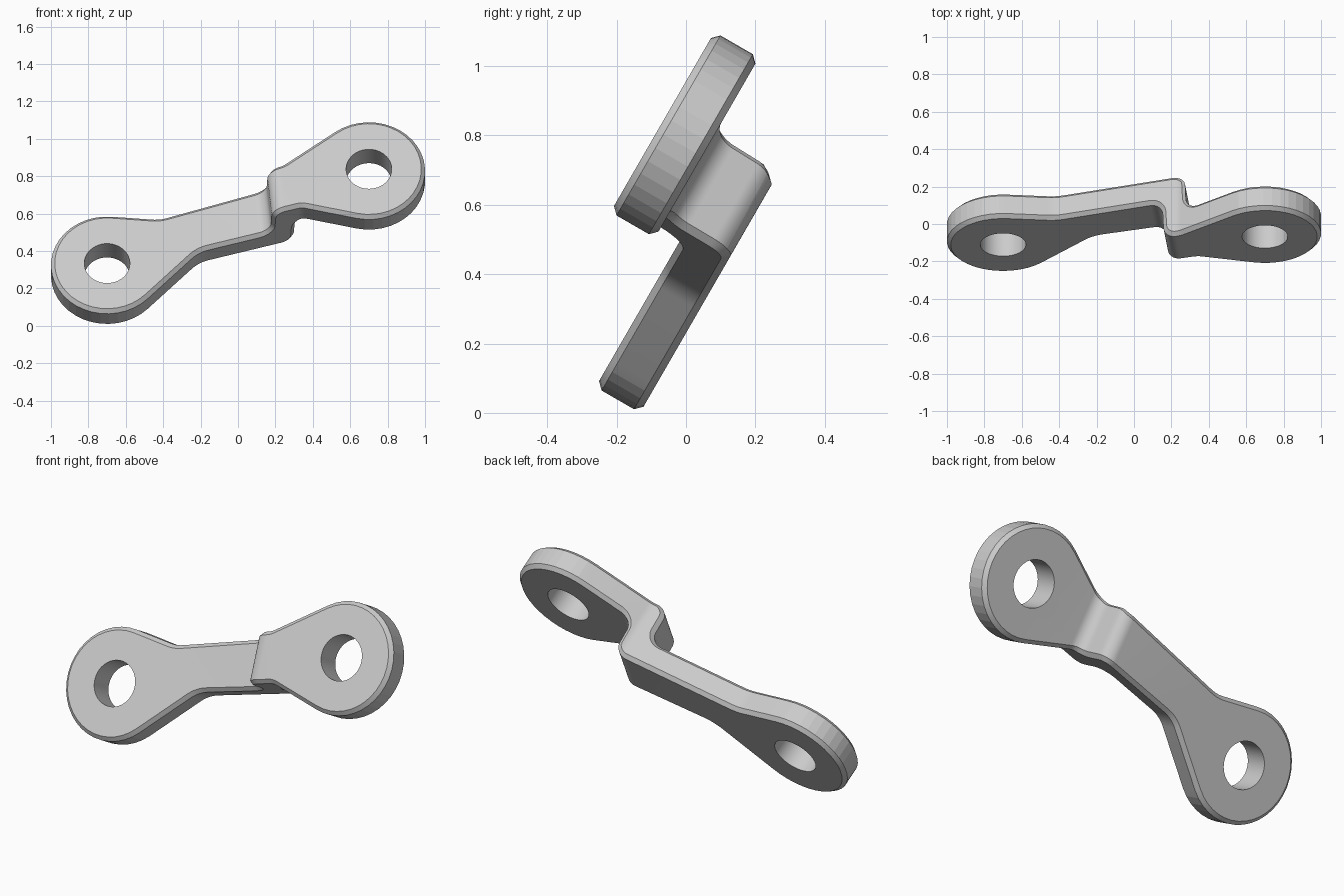
import bpy, bmesh
from math import atan2, acos, cos, sin, tan, pi, radians
from mathutils import Vector, Matrix

if "Cube" in bpy.data.objects:
    bpy.data.objects.remove(bpy.data.objects["Cube"])

EYE_R, HOLE_R, CHAMFER = 0.3, 0.122, 0.02
LEFT_EYE, RIGHT_EYE = Vector((-0.7, 0.234)), Vector((0.7, 0.692))
LOW, HIGH, THICK = 0.115, 0.33, 0.148      # back face heights of both ends


def polar(centre, radius, angle):
    return centre + radius * Vector((cos(angle), sin(angle)))


def arc(centre, radius, start, sweep, steps):
    return [polar(centre, radius, start + sweep * i / steps) for i in range(steps + 1)]


def fillet(prev, corner, nxt, radius, steps):
    """Arc points rounding a corner."""
    a, b = (prev - corner).normalized(), (nxt - corner).normalized()
    half = a.angle(b) / 2
    centre = corner + (a + b).normalized() * radius / sin(half)
    first = corner + a * radius / tan(half) - centre
    turn = pi - 2 * half
    if a.x * b.y - a.y * b.x > 0:
        turn = -turn
    return arc(centre, radius, atan2(first.y, first.x), turn, steps)


def tangent_angle(point, centre, side):
    d = point - centre
    return atan2(d.y, d.x) + side * acos(EYE_R / d.length)


def eye_arc(centre, before, after):
    """Counter-clockwise arc joining the tangents from two points."""
    start = tangent_angle(before, centre, 1)
    sweep = (tangent_angle(after, centre, -1) - start) % (2 * pi)
    return arc(centre, EYE_R, start, sweep, 26)


def prism(name, points, place, depth):
    """Solid from a 2D loop; place maps (u, w, d) to 3D."""
    bm = bmesh.new()
    ends = [[bm.verts.new(place(p.x, p.y, d)) for p in points] for d in depth]
    bm.faces.new(ends[0])
    bm.faces.new(ends[1])
    for i in range(len(points)):
        j = (i + 1) % len(points)
        bm.faces.new((ends[0][i], ends[0][j], ends[1][j], ends[1][i]))
    bmesh.ops.recalc_face_normals(bm, faces=bm.faces)
    mesh = bpy.data.meshes.new(name)
    bm.to_mesh(mesh)
    bm.free()
    ob = bpy.data.objects.new(name, mesh)
    bpy.context.collection.objects.link(ob)
    return ob


def upright(u, w, d):
    return (u, w, d)


# Outline of the link: two round eyes joined by a filleted arm
low_l, low_r = Vector((-0.21, 0.313)), Vector((0.34, 0.466))
top_r, top_l = Vector((0.24, 0.722)), Vector((-0.42, 0.512))
right_arc = eye_arc(RIGHT_EYE, low_r, top_r)
left_arc = eye_arc(LEFT_EYE, top_l, low_l)
outline = (fillet(left_arc[-1], low_l, low_r, 0.2, 8)
           + fillet(low_l, low_r, right_arc[0], 0.08, 4) + right_arc
           + fillet(right_arc[-1], top_r, top_l, 0.1, 4)
           + fillet(top_r, top_l, left_arc[0], 0.2, 6) + left_arc)

# Side profile: flat plate with a rounded step
wall = 0.165
corners = [Vector(c) for c in (
    (-1.2, LOW + THICK), (wall - 0.005, LOW + THICK), (wall + 0.005, HIGH + THICK),
    (1.2, HIGH + THICK), (1.2, HIGH), (wall + 0.13, HIGH), (wall + 0.12, LOW), (-1.2, LOW))]
profile = []
for i, c in enumerate(corners):
    if i in (1, 2, 5, 6):
        profile += fillet(corners[i - 1], c, corners[i + 1], 0.07, 12)
    else:
        profile.append(c)

link = prism("stepped_link", profile, lambda u, w, d: (u - 0.1 * (d - 0.58), d, w), (-0.5, 1.5))
cutters = [prism("outline_cutter", outline, upright, (-0.2, 0.9))]
for name, eye in (("right_hole_cutter", LEFT_EYE), ("left_hole_cutter", RIGHT_EYE)):
    circle = arc(eye, HOLE_R, 0, 2 * pi, 48)[:-1]
    cutters.append(prism(name, circle, upright, (-0.2, 0.9)))


def boolean(cutter, operation):
    mod = link.modifiers.new(cutter.name, 'BOOLEAN')
    mod.object, mod.operation, mod.solver = cutter, operation, 'EXACT'


# Trim to the outline, chamfer the rim, then drill the eyes
boolean(cutters[0], 'INTERSECT')
bevel = link.modifiers.new("rim_chamfer", 'BEVEL')
bevel.width, bevel.segments = CHAMFER, 1
bevel.limit_method, bevel.angle_limit = 'ANGLE', radians(50)
bevel.use_clamp_overlap = False
for cutter in cutters[1:]:
    boolean(cutter, 'DIFFERENCE')

# Bake the shape, tilt it and remove the cutters
bpy.context.view_layer.update()
baked = bpy.data.meshes.new_from_object(link.evaluated_get(bpy.context.evaluated_depsgraph_get()))
link.modifiers.clear()
link.data = baked
baked.transform(Matrix.Rotation(radians(60), 4, 'X'))
for cutter in cutters:
    bpy.data.objects.remove(cutter)

steel = bpy.data.materials.new("grey_steel")
steel.use_nodes = True
colour = (0.6, 0.6, 0.6, 1)
steel.diffuse_color = colour
steel.node_tree.nodes["Principled BSDF"].inputs["Base Color"].default_value = colour
baked.materials.clear()
baked.materials.append(steel)

bpy.context.view_layer.objects.active = link
link.select_set(True)
bpy.ops.object.shade_smooth_by_angle(angle=radians(8.5))
